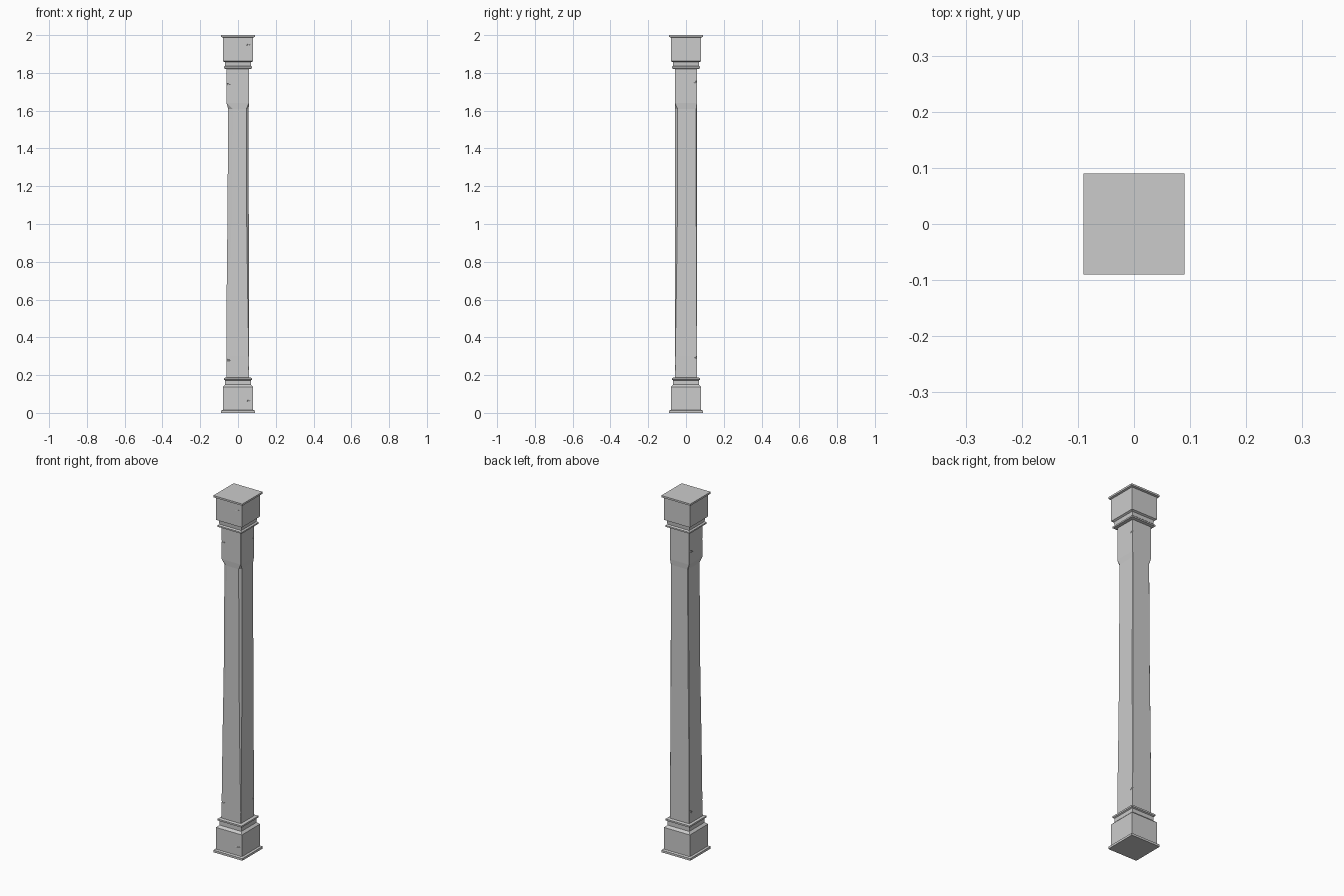
import bpy
import bmesh
from mathutils import Euler

if "Cube" in bpy.data.objects:
    bpy.data.objects.remove(bpy.data.objects["Cube"])


def loft(name, rings):
    """Skin a stack of matching point rings and cap both ends."""
    bm = bmesh.new()
    loops = [[bm.verts.new(p) for p in ring] for ring in rings]
    n = len(loops[0])
    for a, b in zip(loops, loops[1:]):
        for i in range(n):
            j = (i + 1) % n
            bm.faces.new((a[i], a[j], b[j], b[i]))
    bm.faces.new(loops[0][::-1])
    bm.faces.new(loops[-1])
    bmesh.ops.recalc_face_normals(bm, faces=bm.faces)
    mesh = bpy.data.meshes.new(name)
    bm.to_mesh(mesh)
    bm.free()
    obj = bpy.data.objects.new(name, mesh)
    bpy.context.collection.objects.link(obj)
    return obj


def square(h, z):
    return [(-h, -h, z), (h, -h, z), (h, h, z), (-h, h, z)]


def shaft_ring(z, x0, x1, y, worn):
    """Square section whose front corners are worn into chamfers."""
    a, b, c = 0.001 + 0.022 * worn, 0.001 + 0.011 * worn, 0.001 + 0.002 * worn
    return [(x0 + a, -y, z), (x1 - b, -y, z), (x1, -y + b, z), (x1, y - c, z),
            (x1 - c, y, z), (x0 + c, y, z), (x0, y - c, z), (x0, -y + a * 0.5, z)]


def chip(target, loc, size, rot=(0, 0, 0)):
    """Cut a small pointed nick out of a part."""
    bpy.ops.mesh.primitive_ico_sphere_add(subdivisions=1, radius=1, location=loc,
                                          rotation=Euler(rot))
    cutter = bpy.context.object
    cutter.name = "nick_cutter"
    cutter.scale = size
    cutter.hide_render = True
    mod = target.modifiers.new("nick", 'BOOLEAN')
    mod.operation = 'DIFFERENCE'
    mod.solver = 'EXACT'
    mod.object = cutter
    bpy.context.view_layer.objects.active = target
    bpy.ops.object.modifier_apply(modifier=mod.name)
    bpy.data.objects.remove(cutter)


# Half-width and height profile shared by the base and the mirrored capital
profile = [(0.09, 0), (0.09, 0.012), (0.08, 0.016), (0.08, 0.138), (0.068, 0.15),
           (0.068, 0.172), (0.075, 0.176), (0.075, 0.185), (0.058, 0.188)]
base = loft("base", [square(h, z) for h, z in profile])
top_profile = [(0.09, 0), (0.09, 0.01), (0.08, 0.013), (0.08, 0.138), (0.07, 0.143),
               (0.068, 0.163), (0.075, 0.169), (0.075, 0.177), (0.058, 0.18)]
capital = loft("capital", [square(h, 2 - z) for h, z in top_profile])

# Shaft: full blocks at the ends, worn and slightly narrower between them
shaft = loft("shaft", [shaft_ring(*r) for r in (
    (0.18, -0.061, 0.059, 0.059, 0),
    (0.30, -0.061, 0.059, 0.059, 0.1),
    (0.64, -0.060, 0.058, 0.058, 0.55),
    (1.00, -0.056, 0.057, 0.057, 0.9),
    (1.61, -0.052, 0.056, 0.057, 1),
    (1.64, -0.061, 0.059, 0.059, 0),
    (1.83, -0.061, 0.059, 0.059, 0))])

# Nicks in the end blocks of the shaft
for z in (0.28, 1.74):
    chip(shaft, (-0.06, -0.06, z), (0.028, 0.006, 0.005), (0, 0.1, 0))
    chip(shaft, (0.06, 0.059, z + 0.015), (0.004, 0.022, 0.005), (0.4, 0, 0))
    chip(shaft, (-0.062, 0.045, z - 0.03), (0.004, 0.025, 0.006), (0.5, 0, 0))
chip(shaft, (0.06, -0.06, 0.24), (0.005, 0.005, 0.025))

# Shallow dents in the base and capital
for part, z in ((base, 0.065), (capital, 1.95)):
    chip(part, (0.055, -0.081, z), (0.02, 0.003, 0.004), (0, -0.2, 0))
